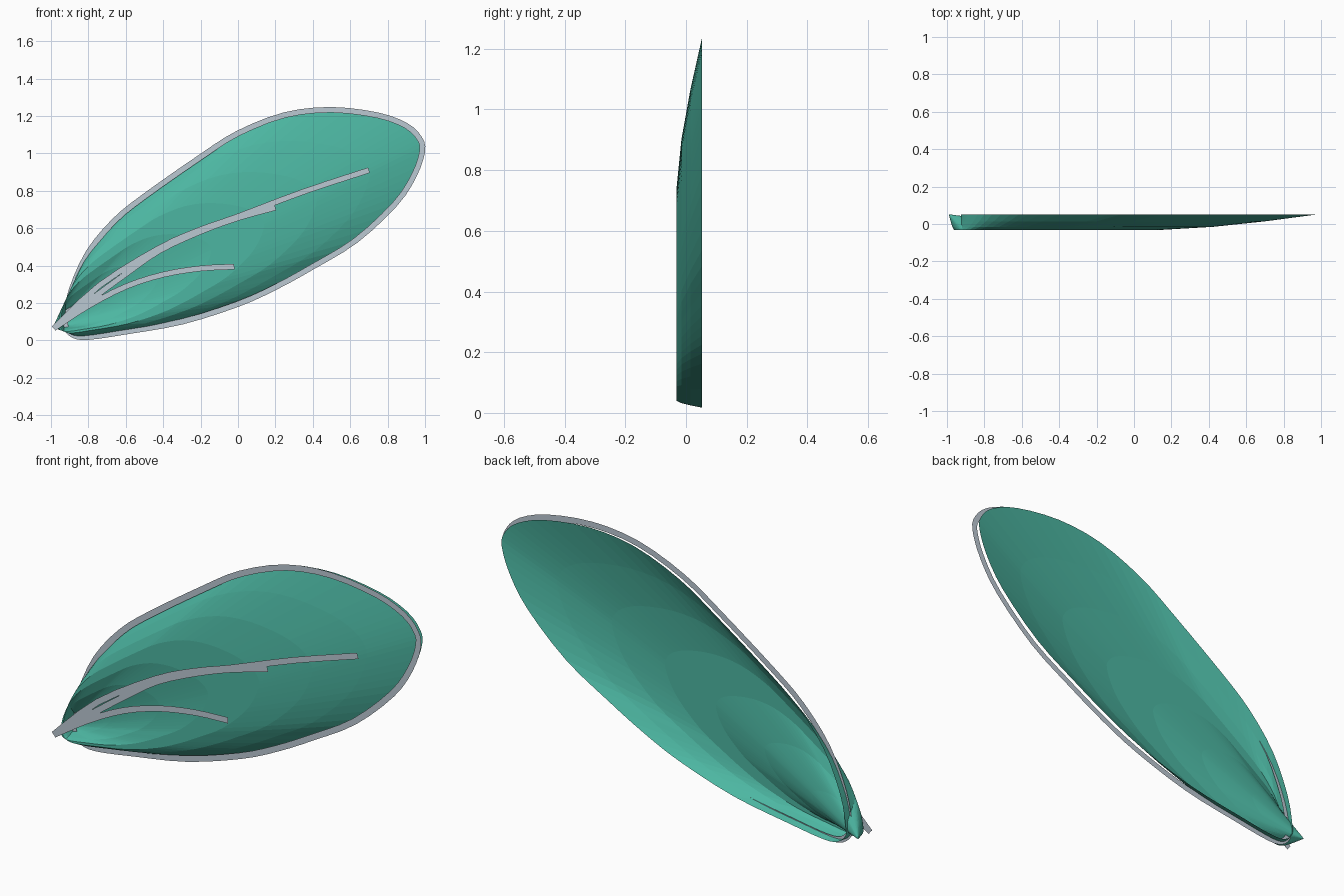
import bpy, bmesh, math
from mathutils import Vector

cube = bpy.data.objects.get("Cube")
if cube:
    bpy.data.objects.remove(cube, do_unlink=True)


def make_material(name, colour):
    mat = bpy.data.materials.new(name)
    mat.use_nodes = True
    mat.diffuse_color = (*colour, 1)
    mat.node_tree.nodes["Principled BSDF"].inputs["Base Color"].default_value = (*colour, 1)
    return mat


green = make_material("leaf_green", (0.073, 0.47, 0.36))
grey = make_material("pale_grey", (0.5, 0.58, 0.65))


def smooth_path(points, steps, closed):
    """Catmull-Rom curve through 2D points."""
    pts = [Vector(p) for p in points]
    n = len(pts)
    pick = (lambda i: pts[i % n]) if closed else (lambda i: pts[max(0, min(n - 1, i))])
    path = []
    for i in range(n if closed else n - 1):
        a, b, c, d = (pick(i + k) for k in (-1, 0, 1, 2))
        for k in range(steps):
            t = k / steps
            path.append(0.5 * (2 * b + (c - a) * t + (2 * a - 5 * b + 4 * c - d) * t ** 2
                               + (3 * b - a - 3 * c + d) * t ** 3))
    if not closed:
        path.append(pts[-1])
    return path


def finish(name, bm, mat):
    mesh = bpy.data.meshes.new(name)
    bm.to_mesh(mesh)
    bm.free()
    mesh.materials.append(mat)
    obj = bpy.data.objects.new(name, mesh)
    bpy.context.collection.objects.link(obj)
    return obj


def ribbon(name, path, width, y, closed=False):
    """Flat strip of constant width, facing the front."""
    bm = bmesh.new()
    n = len(path)
    pairs = []
    for i, p in enumerate(path):
        if closed:
            d = path[(i + 1) % n] - path[i - 1]
        else:
            d = path[min(i + 1, n - 1)] - path[max(i - 1, 0)]
        side = Vector((-d.y, d.x)).normalized() * width / 2
        pairs.append([bm.verts.new((q.x, y, q.y)) for q in (p + side, p - side)])
    for i in range(n if closed else n - 1):
        (a, b), (c, d) = pairs[i], pairs[(i + 1) % n]
        bm.faces.new((a, b, d, c))
    return finish(name, bm, grey)


# Rim outline, clockwise from the base
outline = smooth_path([
    (-0.92, 0.12), (-0.89, 0.27), (-0.8, 0.47), (-0.66, 0.64), (-0.5, 0.77),
    (-0.2, 0.98), (0, 1.107), (0.25, 1.205), (0.5, 1.233), (0.75, 1.203),
    (0.9, 1.147), (0.97, 1.08), (0.985, 1.01), (0.94, 0.88), (0.84, 0.73),
    (0.63, 0.535), (0.4, 0.395), (0.2, 0.285), (0, 0.195), (-0.3, 0.1),
    (-0.6, 0.047), (-0.8, 0.018), (-0.88, 0.028), (-0.92, 0.07)], 3, True)

# Membrane: the outline scaled about the base point, bulging to the front
RINGS = 7
BACK, DEPTH = 0.052, 0.086
base = Vector((-0.99, 0.07))
bm = bmesh.new()
tip = bm.verts.new((base.x, BACK, base.y))
previous = None
for r in range(1, RINGS + 1):
    s = r / RINGS
    y = BACK - DEPTH * math.sin(math.pi * s)
    ring = []
    for p in outline:
        q = base.lerp(p, s)
        ring.append(bm.verts.new((q.x, y, q.y)))
    for i in range(len(ring)):
        j = (i + 1) % len(ring)
        if previous:
            bm.faces.new((previous[i], previous[j], ring[j], ring[i]))
        else:
            bm.faces.new((tip, ring[j], ring[i]))
    previous = ring
bmesh.ops.recalc_face_normals(bm, faces=bm.faces)
if sum(f.normal.y * f.calc_area() for f in bm.faces) > 0:
    bmesh.ops.reverse_faces(bm, faces=bm.faces)
finish("wing_membrane", bm, green)

# Edge strip around the rim
ribbon("rim_strip", outline, 0.03, 0.02, closed=True)

# Veins fanning out from the stalk
veins = {
    "long_vein": [(-0.985, 0.065), (-0.74, 0.295), (-0.42, 0.495), (-0.2, 0.593),
                  (0, 0.663), (0.35, 0.795), (0.7, 0.91)],
    "middle_vein": [(-0.985, 0.065), (-0.75, 0.245), (-0.6, 0.355), (-0.42, 0.48),
                    (-0.2, 0.582), (0, 0.655), (0.2, 0.71)],
    "lower_vein": [(-0.985, 0.065), (-0.8, 0.185), (-0.6, 0.288), (-0.4, 0.352),
                   (-0.2, 0.385), (-0.02, 0.394)],
}
for k, (name, points) in enumerate(veins.items()):
    ribbon(name, smooth_path(points, 3, False), 0.03, -0.052 + 0.0005 * k)
